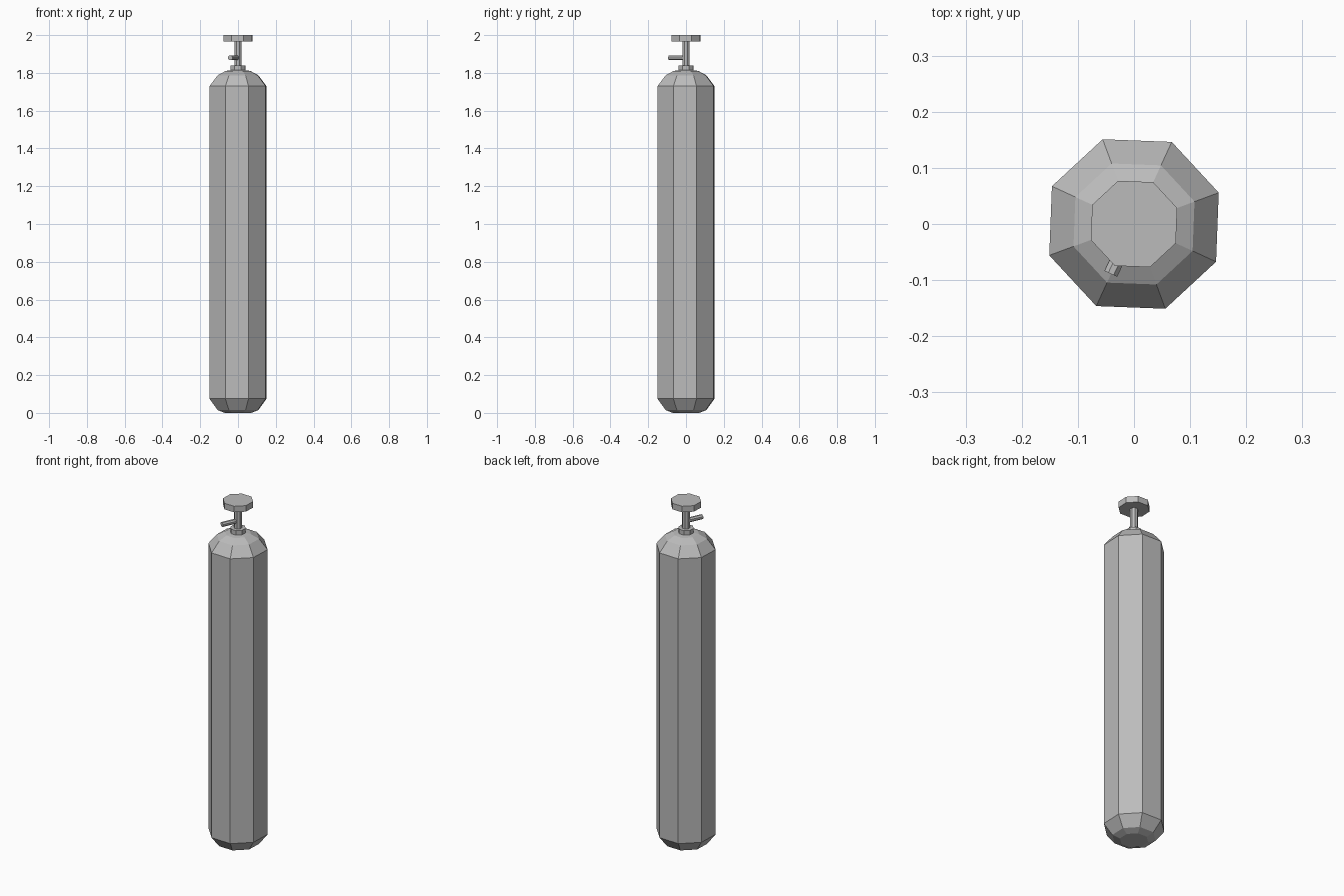
import bpy, math
from mathutils import Vector

cube = bpy.data.objects.get("Cube")
if cube:
    bpy.data.objects.remove(cube)

metal = bpy.data.materials.new("grey metal")
metal.use_nodes = True
GREY = (0.5, 0.5, 0.5, 1)
metal.diffuse_color = GREY
metal.node_tree.nodes["Principled BSDF"].inputs["Base Color"].default_value = GREY

SIDES = 8
TURN = math.radians(20.3)


def lathe(name, profile):
    """Faceted solid from (radius, height) rings, capped at both ends."""
    verts, faces = [], []
    for r, z in profile:
        for i in range(SIDES):
            a = TURN + i * math.tau / SIDES
            verts.append((r * math.cos(a), r * math.sin(a), z))
    for k in range(len(profile) - 1):
        for i in range(SIDES):
            j = (i + 1) % SIDES
            a, b = k * SIDES, (k + 1) * SIDES
            faces.append((a + i, a + j, b + j, b + i))
    faces.append(tuple(reversed(range(SIDES))))
    faces.append(tuple(range(len(verts) - SIDES, len(verts))))
    mesh = bpy.data.meshes.new(name)
    mesh.from_pydata(verts, [], faces)
    mesh.materials.append(metal)
    obj = bpy.data.objects.new(name, mesh)
    bpy.context.collection.objects.link(obj)
    return obj


# Tank body with domed ends
lathe("tank_body", [(0.075, 0), (0.115, 0.015), (0.161, 0.075),
                    (0.161, 1.73), (0.115, 1.787), (0.07, 1.81), (0.035, 1.815)])

# Valve: collar, stem and hand wheel
lathe("valve_collar", [(0.042, 1.805), (0.042, 1.84)])
lathe("valve_stem", [(0.021, 1.83), (0.021, 1.97)])
lathe("hand_wheel", [(0.082, 1.965), (0.082, 2.0)])

# Side outlet pipe
outlet = lathe("outlet_pipe", [(0.0135, 0), (0.0135, 0.098)])
outlet.location = (0, 0, 1.88)
outlet.rotation_euler = Vector((-0.42, -0.9, 0)).to_track_quat("Z", "Y").to_euler()
